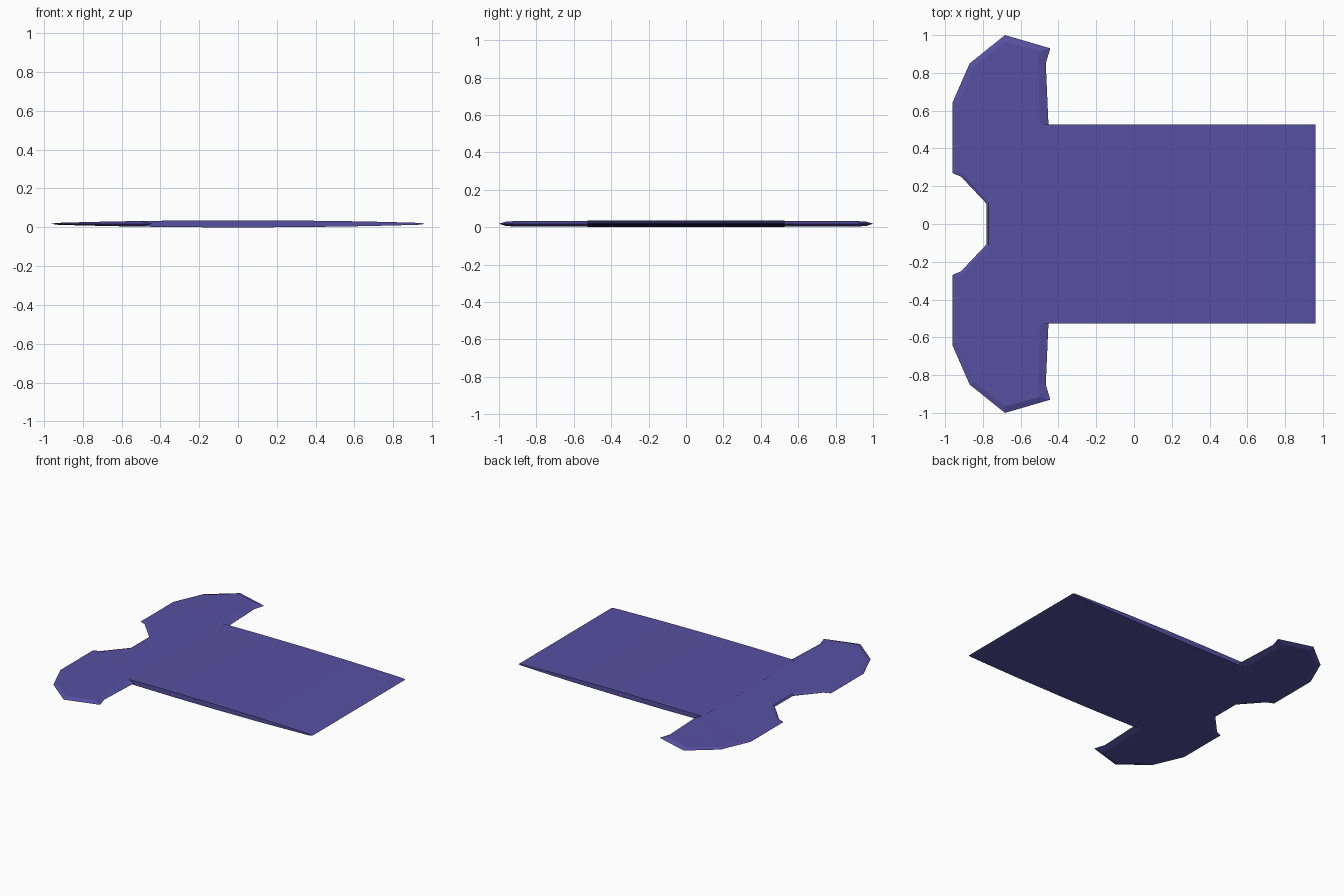
import bpy, bmesh

if "Cube" in bpy.data.objects:
    bpy.data.objects.remove(bpy.data.objects["Cube"])

MID = 0.018  # height of the thin outer edge

fabric = bpy.data.materials.new("purple_fabric")
fabric.diffuse_color = (0.095, 0.08, 0.36, 1)
fabric.use_nodes = True
fabric.node_tree.nodes["Principled BSDF"].inputs["Base Color"].default_value = fabric.diffuse_color

# lens-shaped half thickness along x
LENS = [(0.16, 0.018), (0.52, 0.0145), (0.70, 0.011), (0.88, 0.0065), (0.94, 0.0045), (0.96, 0.0)]


def half_thickness(x):
    x = abs(x)
    if x <= LENS[0][0]:
        return LENS[0][1]
    for (x0, h0), (x1, h1) in zip(LENS, LENS[1:]):
        if x <= x1:
            return h0 + (h1 - h0) * (x - x0) / (x1 - x0)
    return 0.0


def finish(bm, name):
    bmesh.ops.recalc_face_normals(bm, faces=bm.faces)
    mesh = bpy.data.meshes.new(name)
    bm.to_mesh(mesh)
    bm.free()
    mesh.materials.append(fabric)
    obj = bpy.data.objects.new(name, mesh)
    bpy.context.collection.objects.link(obj)
    return obj


# torso: lens section extruded across the width
xs = [-0.5, -0.16, 0.16, 0.52, 0.70, 0.88, 0.94]
section = [(x, MID + half_thickness(x)) for x in xs] + [(0.96, MID)]
section += [(x, MID - half_thickness(x)) for x in reversed(xs)]
bm = bmesh.new()
cap = bm.faces.new([bm.verts.new((x, -0.527, z)) for x, z in section])
ext = bmesh.ops.extrude_face_region(bm, geom=[cap], use_keep_orig=True)
bmesh.ops.translate(bm, vec=(0, 1.054, 0),
                    verts=[g for g in ext["geom"] if isinstance(g, bmesh.types.BMVert)])
finish(bm, "torso")

# shoulder and sleeve: thin outline ring with inset upper and lower panels
OUTER = [(-0.45, 0), (-0.453, 0.53), (-0.467, 0.85), (-0.443, 0.93), (-0.683, 1.0),
         (-0.87, 0.85), (-0.962, 0.64), (-0.962, 0.27), (-0.915, 0.25),
         (-0.78, 0.107), (-0.78, 0)]
INNER = [(-0.5, 0), (-0.5, 0.53), (-0.505, 0.85), (-0.5, 0.915), (-0.68, 0.965),
         (-0.845, 0.835), (-0.935, 0.63), (-0.935, 0.28), (-0.90, 0.26),
         (-0.77, 0.112), (-0.77, 0)]
bm = bmesh.new()
rim = [bm.verts.new((x, y, MID)) for x, y in OUTER]
for side in (1, -1):
    panel = [bm.verts.new((x, y, MID + side * min(half_thickness(x), 0.0145)))
             for x, y in INNER]
    for i in range(len(rim) - 1):
        bm.faces.new((rim[i], rim[i + 1], panel[i + 1], panel[i]))
    face = bm.faces.new(panel)
    bmesh.ops.triangulate(bm, faces=[face])
sleeves = finish(bm, "shoulders_and_sleeves")
mirror = sleeves.modifiers.new("mirror", "MIRROR")
mirror.use_axis = (False, True, False)
